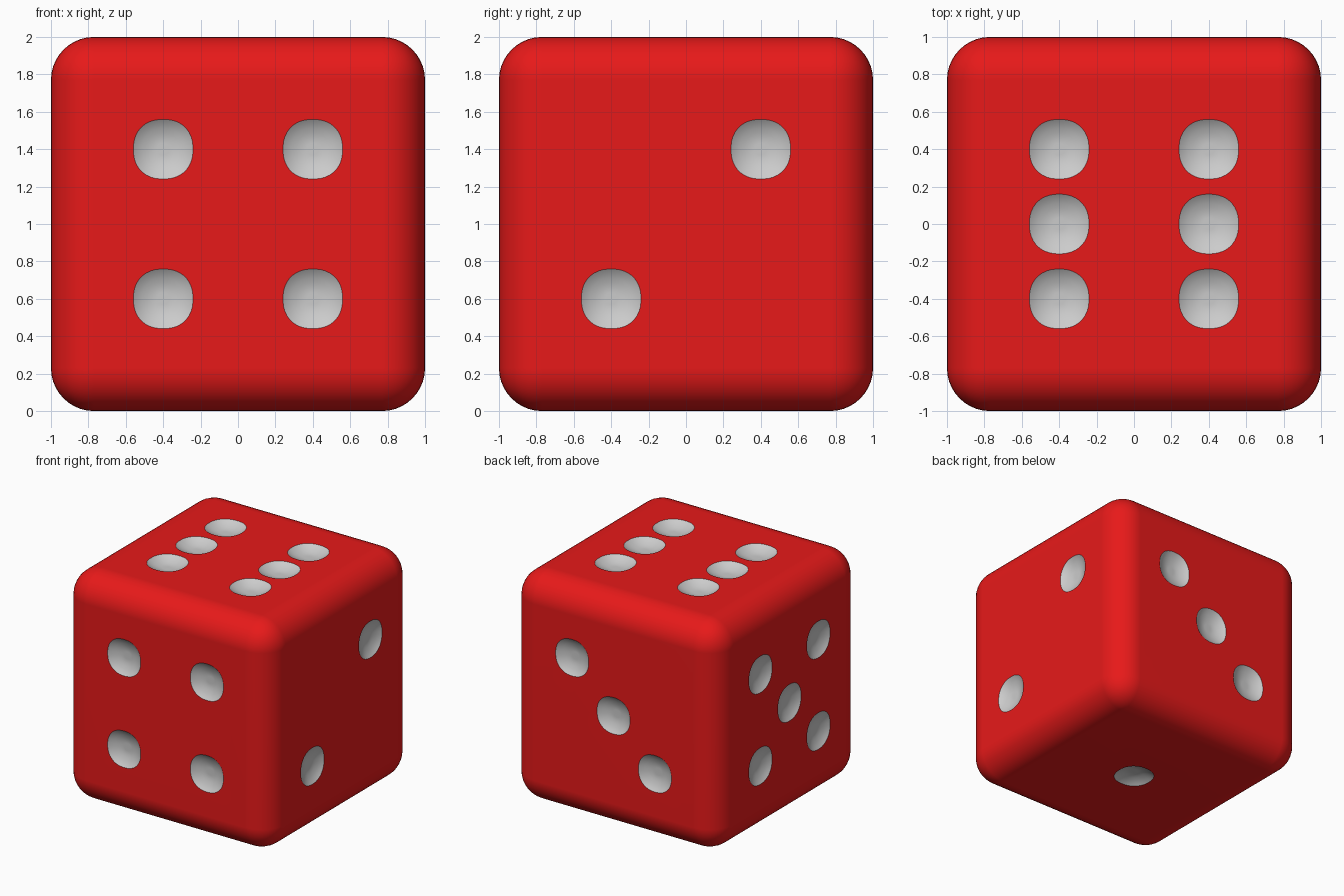
import bpy, bmesh
from math import cos, sin, pi
from mathutils import Vector, Matrix

if "Cube" in bpy.data.objects:
    bpy.data.objects.remove(bpy.data.objects["Cube"])

R, DEPTH, S = 0.16, 0.05, 0.4


def material(name, color):
    m = bpy.data.materials.new(name)
    m.diffuse_color = color
    m.use_nodes = True
    m.node_tree.nodes["Principled BSDF"].inputs["Base Color"].default_value = m.diffuse_color
    return m


mats = [material("red", (0.8, 0.01, 0.01, 1)), material("pip_white", (0.8, 0.8, 0.8, 1))]


def add_object(name, bm):
    me = bpy.data.meshes.new(name)
    bmesh.ops.recalc_face_normals(bm, faces=bm.faces)
    bm.to_mesh(me)
    bm.free()
    for m in mats:
        me.materials.append(m)
    ob = bpy.data.objects.new(name, me)
    bpy.context.collection.objects.link(ob)
    return ob


# rounded body
bm = bmesh.new()
bmesh.ops.create_cube(bm, size=2, matrix=Matrix.Translation((0, 0, 1)))
bmesh.ops.bevel(bm, geom=bm.edges[:], offset=0.23, segments=10, profile=0.5, affect='EDGES')
die = add_object("die_body", bm)


# one shallow bowl, slightly squared in outline
def bowl(bm, origin, u, v, n, sides=40):
    def power(c):
        return abs(c) ** (2 / 2.25) * (1 if c >= 0 else -1)
    rings = []
    for t in (0.2, 0.4, 0.55, 0.7, 0.8, 0.88, 0.95, 1.05, 1.2):
        h = -DEPTH * (1 - t ** 2.4)
        rings.append([bm.verts.new(origin + n * h
                                   + u * R * t * power(cos(2 * pi * (i + 0.5) / sides))
                                   + v * R * t * power(sin(2 * pi * (i + 0.5) / sides)))
                      for i in range(sides)])
    faces = [bm.faces.new(rings[0]), bm.faces.new(rings[-1])]
    for a, b in zip(rings, rings[1:]):
        for i in range(sides):
            j = (i + 1) % sides
            faces.append(bm.faces.new((a[i], a[j], b[j], b[i])))
    for f in faces:
        f.material_index = 1


# pips per face: normal, horizontal axis, vertical axis, positions
X, Y, Z = Vector((1, 0, 0)), Vector((0, 1, 0)), Vector((0, 0, 1))
four = [(a, b) for a in (-1, 1) for b in (-1, 1)]
layout = [
    (-Y, X, Z, four),
    (Y, X, Z, [(-1, -1), (0, 0), (1, 1)]),
    (X, Y, Z, [(-1, -1), (1, 1)]),
    (-X, Y, Z, four + [(0, 0)]),
    (Z, X, Y, four + [(-1, 0), (1, 0)]),
    (-Z, X, Y, [(0, 0)]),
]
bm = bmesh.new()
for n, u, v, spots in layout:
    for a, b in spots:
        bowl(bm, Z + n + u * a * S + v * b * S, u, v, n)
cutter = add_object("pip_cutter", bm)

# carve the pips
mod = die.modifiers.new("pips", 'BOOLEAN')
mod.operation = 'DIFFERENCE'
mod.solver = 'EXACT'
mod.object = cutter
bpy.context.view_layer.objects.active = die
die.select_set(True)
bpy.ops.object.modifier_apply(modifier=mod.name)
bpy.data.objects.remove(cutter)

# smooth shading with crisp pip rims
bpy.ops.object.shade_smooth_by_angle(angle=0.4)
wn = die.modifiers.new("flat_faces", 'WEIGHTED_NORMAL')
wn.keep_sharp = True
